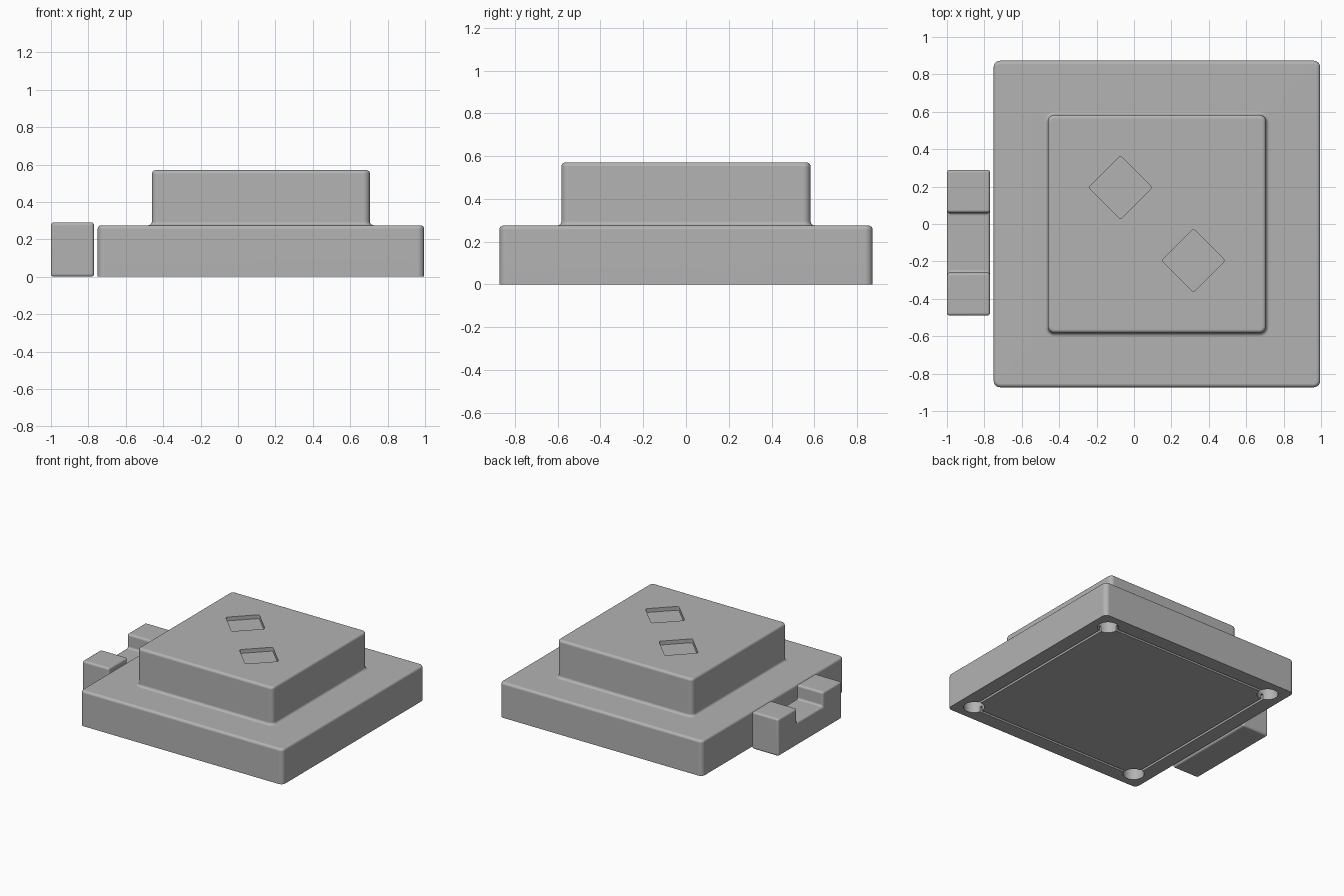
import bpy, bmesh, math
from mathutils import Matrix

if "Cube" in bpy.data.objects:
    bpy.data.objects.remove(bpy.data.objects["Cube"])

CX = 0.1225  # centre of the square body along x

grey = bpy.data.materials.new("plain grey")
grey.diffuse_color = (0.45, 0.45, 0.45, 1)
grey.use_nodes = True
grey.node_tree.nodes["Principled BSDF"].inputs["Base Color"].default_value = grey.diffuse_color


def rounded_square(half, r, z, n=6):
    """Points of a square with rounded corners, counter-clockwise."""
    pts = []
    for k, (sx, sy) in enumerate([(1, 1), (-1, 1), (-1, -1), (1, -1)]):
        for i in range(n + 1):
            a = math.pi / 2 * (k + i / n)
            pts.append((sx * (half - r) + r * math.cos(a), sy * (half - r) + r * math.sin(a), z))
    return pts


def make(name, bm, loc=(0, 0, 0), turn=0):
    bmesh.ops.recalc_face_normals(bm, faces=bm.faces)
    me = bpy.data.meshes.new(name)
    bm.to_mesh(me)
    bm.free()
    me.transform(Matrix.Translation(loc) @ Matrix.Rotation(turn, 4, 'Z'))
    me.materials.append(grey)
    ob = bpy.data.objects.new(name, me)
    bpy.context.collection.objects.link(ob)
    return ob


def loft(name, rings, loc=(0, 0, 0), turn=0, closed=False):
    """Skin rounded squares given as (half, radius, z); cap the ends or close the loop."""
    bm = bmesh.new()
    loops = [[bm.verts.new(p) for p in rounded_square(*r)] for r in rings]
    pairs = list(zip(loops, loops[1:])) + ([(loops[-1], loops[0])] if closed else [])
    for a, b in pairs:
        for i in range(len(a)):
            j = (i + 1) % len(a)
            bm.faces.new((a[i], a[j], b[j], b[i]))
    if not closed:
        bm.faces.new(loops[0][::-1])
        bm.faces.new(loops[-1])
    return make(name, bm, loc, turn)


def select(ob):
    bpy.ops.object.select_all(action='DESELECT')
    ob.select_set(True)
    bpy.context.view_layer.objects.active = ob


def cut(ob, cutter):
    mod = ob.modifiers.new("cut", 'BOOLEAN')
    mod.operation, mod.solver, mod.object = 'DIFFERENCE', 'EXACT', cutter
    select(ob)
    bpy.ops.object.modifier_apply(modifier=mod.name)
    bpy.data.objects.remove(cutter)


def smooth(ob):
    select(ob)
    bpy.ops.object.shade_smooth_by_angle(angle=math.radians(32))
    ob.modifiers.new("flat faces", 'WEIGHTED_NORMAL').keep_sharp = True


def arc(half, r, z, R, a0, a1, n=5):
    """Rings following a quarter round centred at offset half, height z."""
    out = []
    for i in range(n + 1):
        a = math.radians(a0 + (a1 - a0) * i / n)
        h = half + R * math.cos(a)
        out.append((h, r + h - half, z + R * math.sin(a)))
    return out


# Stepped body: wide base, concave fillet, raised block with rounded rim
R = 0.02
rings = [(0.873, 0.035, 0)]
rings += arc(0.873 - R, 0.015, 0.275 - R, R, 0, 90)
rings += arc(0.583 + R, 0.055, 0.275 + R, R, 270, 180)
rings += arc(0.583 - R, 0.015, 0.57 - R, R, 0, 90)
body = loft("stepped_body", rings, (CX, 0, 0))

# Two diamond recesses in the top
for s in (1, -1):
    cut(body, loft("diamond_cutter", [(0.12, 0.015, 0.54), (0.12, 0.015, 0.7)],
                   (CX - 0.195 * s, 0.195 * s, 0), math.pi / 4))

# Groove outlining the bottom panel
cut(body, loft("groove_cutter", [(0.76, 0.02, -0.1), (0.76, 0.02, 0.04),
                                 (0.742, 0.01, 0.04), (0.742, 0.01, -0.1)],
               (CX, 0, 0), closed=True))

# Round sockets at the bottom corners
for sx in (1, -1):
    for sy in (1, -1):
        bm = bmesh.new()
        bmesh.ops.create_cone(bm, cap_ends=True, segments=32, radius1=0.075, radius2=0.075, depth=0.2)
        cut(body, make("socket_cutter", bm, (CX + 0.74 * sx, 0.74 * sy, 0)))
smooth(body)

# Notched connector beside the body: U profile extruded along x
bm = bmesh.new()
profile = [(-0.49, 0), (0.29, 0), (0.29, 0.29), (0.06, 0.29),
           (0.06, 0.18), (-0.26, 0.18), (-0.26, 0.29), (-0.49, 0.29)]
face = bm.faces.new([bm.verts.new((-1, y, z)) for y, z in profile])
ext = bmesh.ops.extrude_face_region(bm, geom=[face])
bmesh.ops.translate(bm, vec=(0.23, 0, 0), verts=[g for g in ext["geom"] if isinstance(g, bmesh.types.BMVert)])
connector = make("notched_connector", bm)
bevel = connector.modifiers.new("round edges", 'BEVEL')
bevel.width, bevel.segments = 0.015, 4
smooth(connector)
